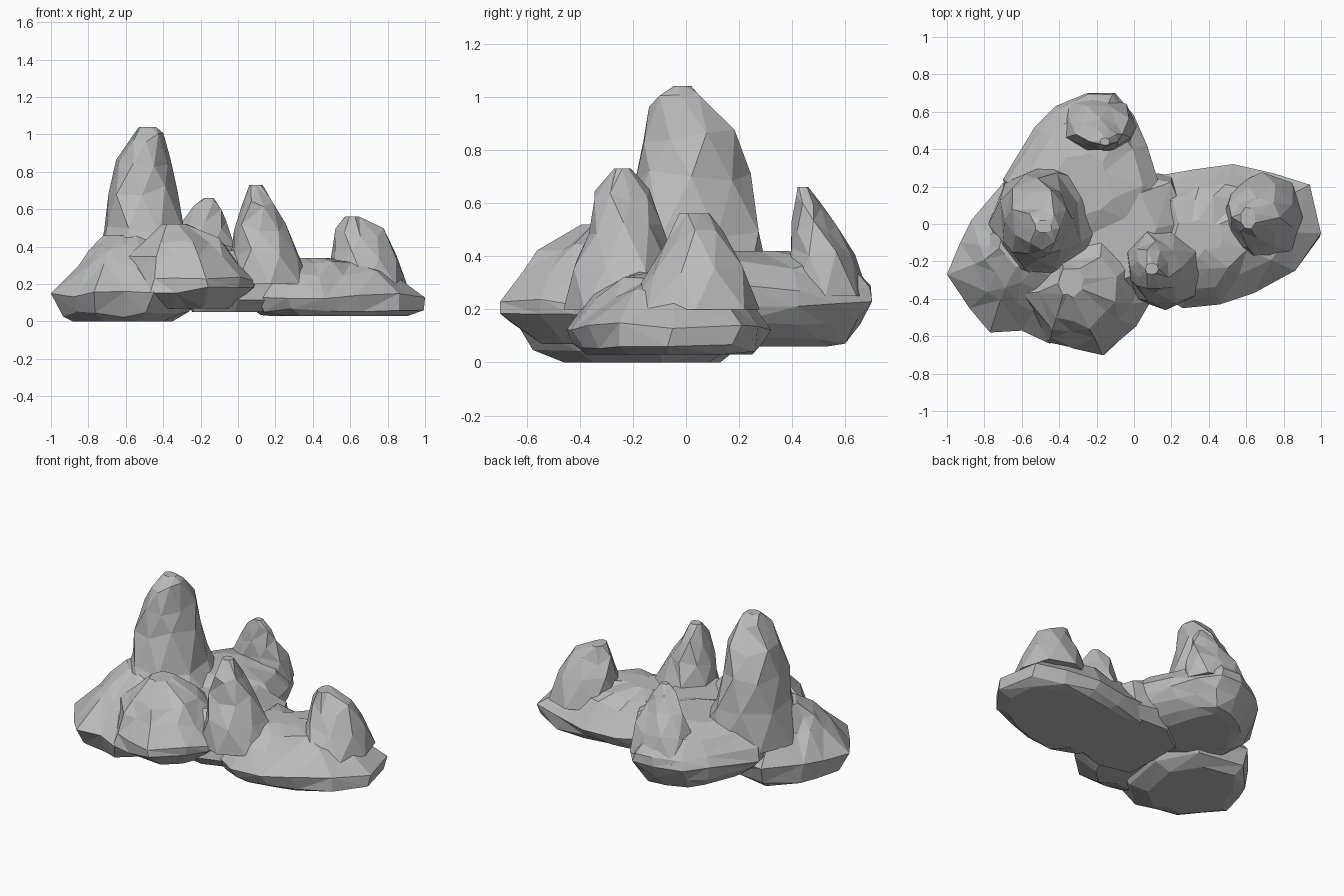
import bpy
import bmesh
import math
import random
from mathutils import Vector

random.seed(7)
start_cube = bpy.data.objects.get("Cube")
if start_cube:
    bpy.data.objects.remove(start_cube, do_unlink=True)

# One plain stone colour
stone = bpy.data.materials.new("stone_grey")
stone.use_nodes = True
stone_colour = (0.5, 0.5, 0.5, 1)
stone.diffuse_color = stone_colour
stone.node_tree.nodes["Principled BSDF"].inputs["Base Color"].default_value = stone_colour


def jitter(amount):
    return random.uniform(-amount, amount)


def loft(name, rings):
    """Join stacked rings of points into a closed, flat-faceted rock."""
    bm = bmesh.new()
    loops = [[bm.verts.new(point) for point in ring] for ring in rings]
    count = len(loops[0])
    for lower, upper in zip(loops, loops[1:]):
        for i in range(count):
            j = (i + 1) % count
            bm.faces.new((lower[i], lower[j], upper[j], upper[i]))
    bm.faces.new(list(reversed(loops[0])))
    bm.faces.new(loops[-1])
    bmesh.ops.triangulate(bm, faces=bm.faces[:], quad_method="SHORT_EDGE")
    bmesh.ops.recalc_face_normals(bm, faces=bm.faces[:])
    mesh = bpy.data.meshes.new(name)
    bm.to_mesh(mesh)
    bm.free()
    mesh.materials.append(stone)
    rock = bpy.data.objects.new(name, mesh)
    bpy.context.collection.objects.link(rock)
    return rock


def boulder(name, outline, layers):
    """Broad base rock: plan outline scaled and shifted at each height."""
    centre = sum((Vector(p) for p in outline), Vector((0, 0))) / len(outline)
    rings = []
    for height, scale, shift_x, shift_y in layers:
        ring = []
        is_end = height in (layers[0][0], layers[-1][0])
        for p in outline:
            spot = centre + (Vector(p) - centre) * scale + Vector((shift_x, shift_y))
            if scale < 1:
                spot += Vector((jitter(0.02), jitter(0.02)))
            lift = 0 if is_end else jitter(0.02)
            ring.append((spot.x, spot.y, height + lift))
        rings.append(ring)
    return loft(name, rings)


def spire(name, layers, sides=8):
    """Pointed rock: ovals given by height and x and y limits."""
    rings = []
    for level, (height, x0, x1, y0, y1) in enumerate(layers):
        is_end = level in (0, len(layers) - 1)
        ring = []
        for i in range(sides):
            angle = math.tau * (i + 0.5 * (level % 2)) / sides
            reach = 1.03 + jitter(0.07)
            ring.append((
                (x0 + x1) / 2 + (x1 - x0) / 2 * reach * math.cos(angle),
                (y0 + y1) / 2 + (y1 - y0) / 2 * reach * math.sin(angle),
                height + (0 if is_end else jitter(0.03)),
            ))
        rings.append(ring)
    return loft(name, rings)


# Broad rocks that make up the ground mass
boulder("left_base_rock",
        [(-1, -0.27), (-0.88, -0.45), (-0.77, -0.58), (-0.6, -0.57),
         (-0.45, -0.64), (-0.25, -0.45), (-0.2, -0.1), (-0.35, 0.2),
         (-0.7, 0.22), (-0.87, 0.02), (-0.93, -0.1)],
        [(0, 0.66, 0, 0.05), (0.04, 0.86, 0, 0.02), (0.15, 1, 0, 0),
         (0.3, 0.63, 0, 0.03), (0.39, 0.46, 0.02, 0.08), (0.46, 0.3, 0.04, 0.13)])

boulder("front_base_rock",
        [(-0.16, -0.7), (0, -0.55), (0.08, -0.43), (0.1, -0.2),
         (-0.1, 0), (-0.45, -0.05), (-0.65, -0.35), (-0.47, -0.63), (-0.33, -0.66)],
        [(0.07, 0.6, 0, 0.05), (0.17, 1, 0, 0), (0.22, 0.97, 0, 0),
         (0.33, 0.77, -0.03, 0.01), (0.43, 0.54, -0.04, 0.01), (0.52, 0.22, -0.11, 0.07)])

boulder("middle_base_rock",
        [(0.2, -0.35), (0.3, 0), (0.2, 0.26), (-0.1, 0.3), (-0.3, 0.1),
         (-0.3, -0.35), (0, -0.42)],
        [(0.05, 0.82, 0, 0), (0.13, 1, 0, 0), (0.29, 0.9, 0, 0), (0.38, 0.65, -0.08, 0)])

boulder("back_base_rock",
        [(-0.1, 0.7), (-0.25, 0.7), (-0.42, 0.63), (-0.53, 0.52),
         (-0.7, 0.24), (-0.65, 0), (-0.3, -0.2), (0.05, -0.1),
         (0.15, 0.15), (0.07, 0.42), (0, 0.58)],
        [(0.06, 0.5, 0, 0), (0.08, 0.68, 0, 0), (0.15, 0.87, 0, 0), (0.23, 1, 0, 0),
         (0.28, 0.97, 0, 0), (0.37, 0.74, 0, 0), (0.42, 0.4, -0.04, -0.1)])

boulder("right_base_rock",
        [(1, -0.05), (0.94, 0.21), (0.75, 0.27), (0.53, 0.32), (0.31, 0.29),
         (0.08, 0.25), (0, -0.05), (0.1, -0.35), (0.26, -0.45),
         (0.46, -0.43), (0.64, -0.37), (0.86, -0.25)],
        [(0.03, 0.76, 0.04, 0), (0.05, 0.92, 0.02, 0), (0.13, 1, 0, 0),
         (0.26, 0.74, -0.03, 0), (0.31, 0.52, -0.07, 0), (0.34, 0.25, -0.14, -0.02)])

# Upright rocks standing on the ground mass
spire("tall_spire",
      [(0.25, -0.78, -0.12, -0.31, 0.31), (0.48, -0.72, -0.28, -0.26, 0.29),
       (0.7, -0.69, -0.34, -0.2, 0.24), (0.85, -0.65, -0.36, -0.17, 0.18),
       (0.98, -0.58, -0.4, -0.13, 0.08), (1.04, -0.53, -0.44, -0.05, 0.02)])

spire("front_spire",
      [(0.2, -0.06, 0.4, -0.45, 0.02), (0.36, -0.04, 0.33, -0.42, -0.04),
       (0.5, -0.02, 0.25, -0.37, -0.1), (0.63, 0.02, 0.19, -0.35, -0.14),
       (0.73, 0.06, 0.13, -0.27, -0.21)])

spire("right_spire",
      [(0.2, 0.47, 0.9, -0.21, 0.28), (0.36, 0.5, 0.86, -0.12, 0.21),
       (0.47, 0.53, 0.78, -0.07, 0.14), (0.56, 0.57, 0.65, -0.03, 0.09)])

spire("back_spire",
      [(0.25, -0.4, 0.02, 0.36, 0.69), (0.41, -0.36, -0.02, 0.39, 0.64),
       (0.52, -0.3, -0.06, 0.4, 0.56), (0.6, -0.24, -0.09, 0.41, 0.51),
       (0.66, -0.18, -0.13, 0.42, 0.46)])
